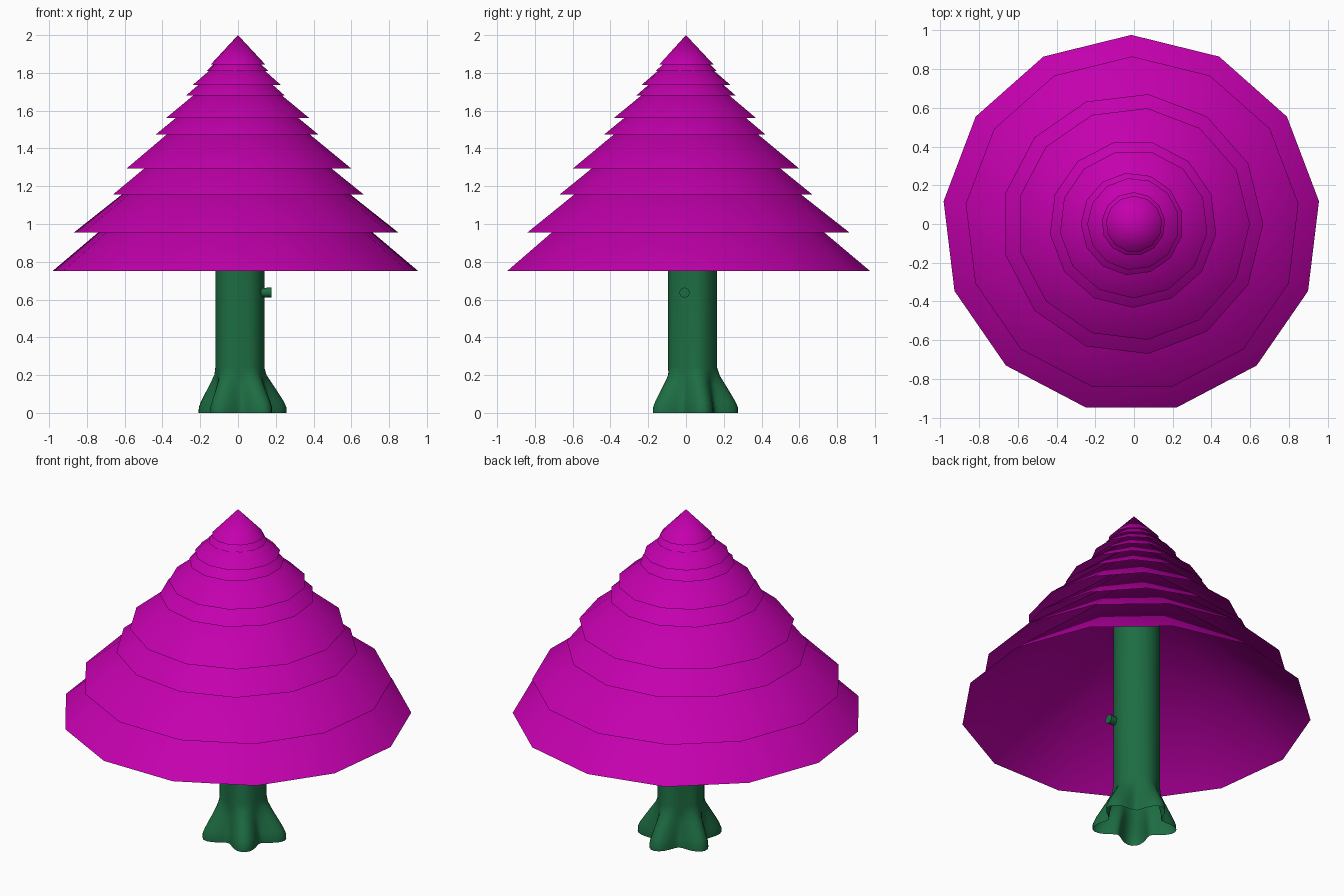
import bpy, bmesh, math
from mathutils import Matrix

if "Cube" in bpy.data.objects:
    bpy.data.objects.remove(bpy.data.objects["Cube"])


def material(name, color):
    m = bpy.data.materials.new(name)
    m.diffuse_color = (*color, 1)
    m.use_nodes = True
    m.node_tree.nodes["Principled BSDF"].inputs["Base Color"].default_value = m.diffuse_color
    return m


foliage = material("foliage", (0.55, 0.0, 0.42))
bark = material("bark", (0.012, 0.15, 0.055))


def finish(bm, name, mat, angle):
    bmesh.ops.recalc_face_normals(bm, faces=bm.faces)
    me = bpy.data.meshes.new(name)
    bm.to_mesh(me)
    bm.free()
    ob = bpy.data.objects.new(name, me)
    bpy.context.collection.objects.link(ob)
    me.materials.append(mat)
    bpy.ops.object.select_all(action='DESELECT')
    bpy.context.view_layer.objects.active = ob
    ob.select_set(True)
    bpy.ops.object.shade_smooth_by_angle(angle=math.radians(angle))
    return ob


# Canopy: ten open 13-sided cones, (base z, radius, apex z, turn, centre x)
tiers = [
    (0.75, 0.976, 1.57, 0, -0.014), (0.955, 0.865, 1.635, 0, -0.01),
    (1.155, 0.675, 1.70, -90, -0.008), (1.295, 0.602, 1.79, -90, -0.004),
    (1.475, 0.432, 1.83, 180, -0.005), (1.56, 0.383, 1.875, 180, -0.002),
    (1.68, 0.265, 1.91, 90, -0.01), (1.735, 0.238, 1.94, 90, -0.003),
    (1.81, 0.164, 1.965, 0, -0.003), (1.845, 0.145, 2.0, 0, 0.0),
]
for i, (z, r, apex, turn, cx) in enumerate(tiers):
    bm = bmesh.new()
    mat = (Matrix.Translation((cx, 0, (z + apex) / 2))
           @ Matrix.Rotation(math.radians(turn), 4, 'Z'))
    bmesh.ops.create_cone(bm, cap_ends=False, segments=13, radius1=r, radius2=0,
                          depth=apex - z, matrix=mat)
    bmesh.ops.remove_doubles(bm, verts=bm.verts, dist=1e-5)
    finish(bm, f"canopy_tier_{i + 1}", foliage, 60)

# Trunk with five flared root lobes, open at the foot: (z, mean radius, lobe size)
N = 60
rings = [(0, 0.198, 0.045), (0.03, 0.197, 0.045), (0.06, 0.187, 0.042),
         (0.10, 0.172, 0.033), (0.15, 0.152, 0.022), (0.20, 0.135, 0.008),
         (0.24, 0.130, 0.0), (1.3, 0.130, 0.0)]
bm = bmesh.new()
loops = []
for z, r, lobe in rings:
    k = lobe / 0.045
    cx, cy = 0.01 + 0.012 * k, 0.035 - 0.002 * k
    loop = []
    for j in range(N):
        a = 2 * math.pi * j / N
        rad = r + lobe * math.cos(5 * (a - math.radians(16)))
        loop.append(bm.verts.new((cx + rad * math.cos(a), cy + rad * math.sin(a), z)))
    loops.append(loop)
for lo, hi in zip(loops, loops[1:]):
    for j in range(N):
        bm.faces.new((lo[j], lo[(j + 1) % N], hi[(j + 1) % N], hi[j]))
bm.faces.new(loops[-1])
finish(bm, "trunk", bark, 50)

# Short branch stub on the right side
bm = bmesh.new()
bmesh.ops.create_cone(bm, cap_ends=True, segments=12, radius1=0.022, radius2=0.027,
                      depth=0.09,
                      matrix=Matrix.Translation((0.133, -0.008, 0.637))
                      @ Matrix.Rotation(math.pi / 2, 4, 'Y'))
finish(bm, "branch_stub", bark, 40)
